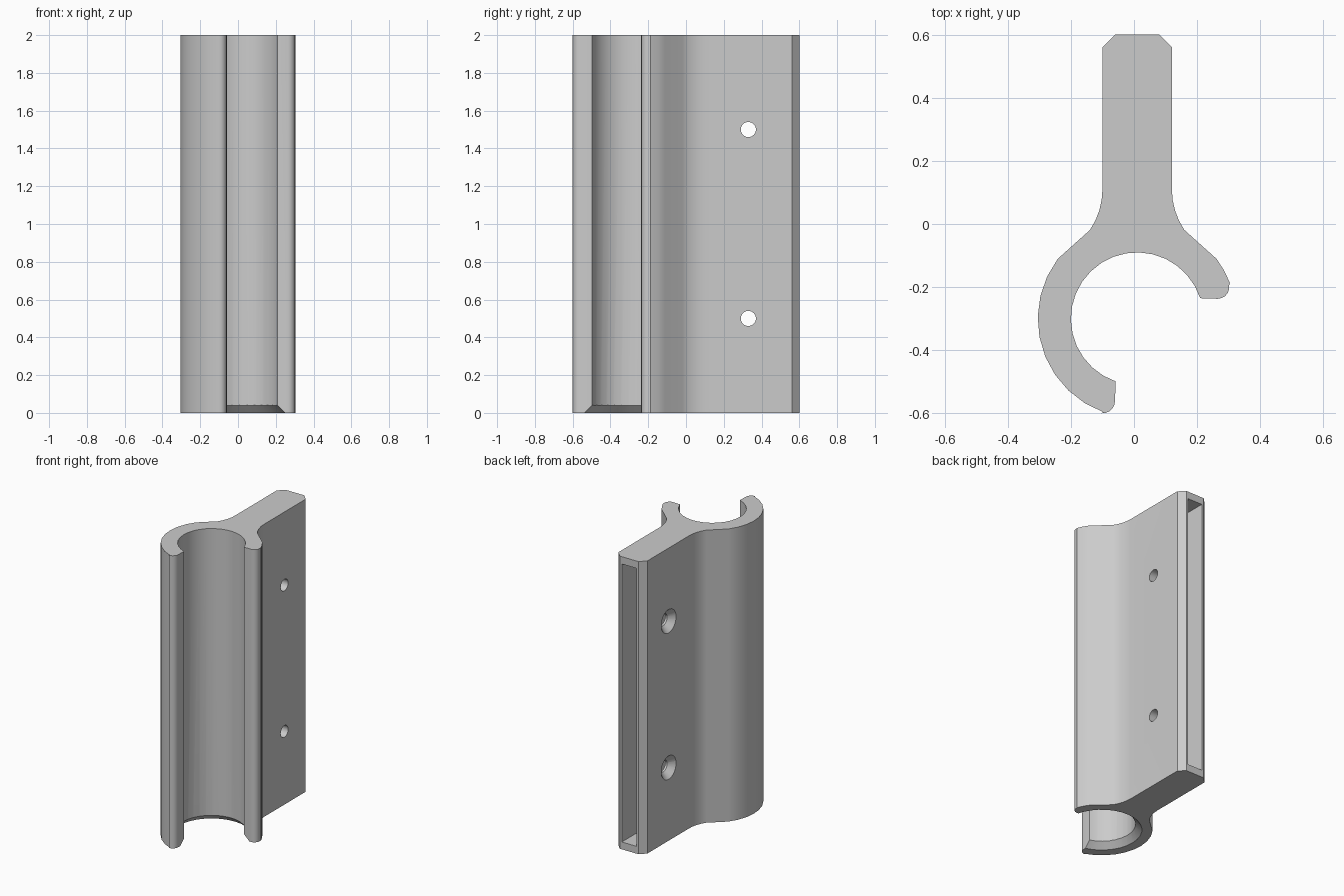
import bpy, bmesh
from math import cos, sin, pi, radians

cube = bpy.data.objects.get("Cube")
if cube:
    bpy.data.objects.remove(cube, do_unlink=True)

CX, CY, HEIGHT = 0.01, -0.3, 2.0   # channel axis and overall height

grey = bpy.data.materials.new("plain grey")
grey.use_nodes = True
grey.diffuse_color = (0.6, 0.6, 0.6, 1)
grey.node_tree.nodes["Principled BSDF"].inputs["Base Color"].default_value = (0.6, 0.6, 0.6, 1)


def arc(x, y, r, start, end, steps):
    angles = [radians(start + (end - start) * i / steps) for i in range(steps + 1)]
    return [(x + r * cos(a), y + r * sin(a)) for a in angles]


# Outline: fin, flared neck, hooked arm, round channel and short arm
outline = [(0.12, 0.56), (0.08, 0.6), (-0.06, 0.6), (-0.1, 0.56)]
outline += arc(-0.33, 0.11, 0.23, 0, -34, 4)
outline += arc(CX, CY, 0.315, 143, 250, 9)
outline += arc(-0.1, -0.56, 0.04, 265, 360, 5)
outline += arc(CX, CY, 0.21, 251, 18, 20)
outline += arc(0.265, -0.2, 0.037, -90, 10, 5)
outline += arc(CX, CY, 0.315, 21, 37, 2)
outline += arc(0.35, 0.11, 0.23, 214, 180, 4)

bm = bmesh.new()
face = bm.faces.new([bm.verts.new((x, y, 0)) for x, y in outline])
top = bmesh.ops.extrude_face_region(bm, geom=[face])["geom"]
bmesh.ops.translate(bm, vec=(0, 0, HEIGHT),
                    verts=[v for v in top if isinstance(v, bmesh.types.BMVert)])
bmesh.ops.recalc_face_normals(bm, faces=bm.faces)
mesh = bpy.data.meshes.new("clip_bracket")
bm.to_mesh(mesh)
bm.free()
mesh.materials.append(grey)
bracket = bpy.data.objects.new("clip_bracket", mesh)
bpy.context.collection.objects.link(bracket)


def cut(cutter):
    """Subtract the cutter from the bracket, then discard it."""
    cutter.hide_render = True
    cutter.data.materials.append(grey)
    mod = bracket.modifiers.new("cut", "BOOLEAN")
    mod.operation, mod.solver, mod.object = "DIFFERENCE", "EXACT", cutter
    bpy.ops.object.select_all(action="DESELECT")
    bracket.select_set(True)
    bpy.context.view_layer.objects.active = bracket
    bpy.ops.object.modifier_apply(modifier=mod.name)
    bpy.data.objects.remove(cutter, do_unlink=True)


def cone(r1, r2, depth, location, sideways=False):
    bpy.ops.mesh.primitive_cone_add(vertices=32, radius1=r1, radius2=r2, depth=depth,
                                    location=location,
                                    rotation=(0, pi / 2 if sideways else 0, 0))
    return bpy.context.object


# Chamfer at the bottom of the channel
cut(cone(0.26, 0.2, 0.06, (CX, CY, 0.02)))

# Deep slot in the back edge of the fin
bpy.ops.mesh.primitive_cube_add(size=1, location=(CX, 0.39, HEIGHT / 2))
slot = bpy.context.object
slot.scale = (0.11, 0.62, 1.9)
cut(slot)

# Cross holes, countersunk on one side
for z in (0.5, 1.5):
    cut(cone(0.04, 0.04, 0.6, (CX, 0.33, z), True))
    cut(cone(0.1, 0.03, 0.07, (-0.085, 0.33, z), True))

bpy.ops.object.select_all(action="DESELECT")
bracket.select_set(True)
bpy.context.view_layer.objects.active = bracket
bpy.ops.object.shade_smooth_by_angle(angle=radians(30))
